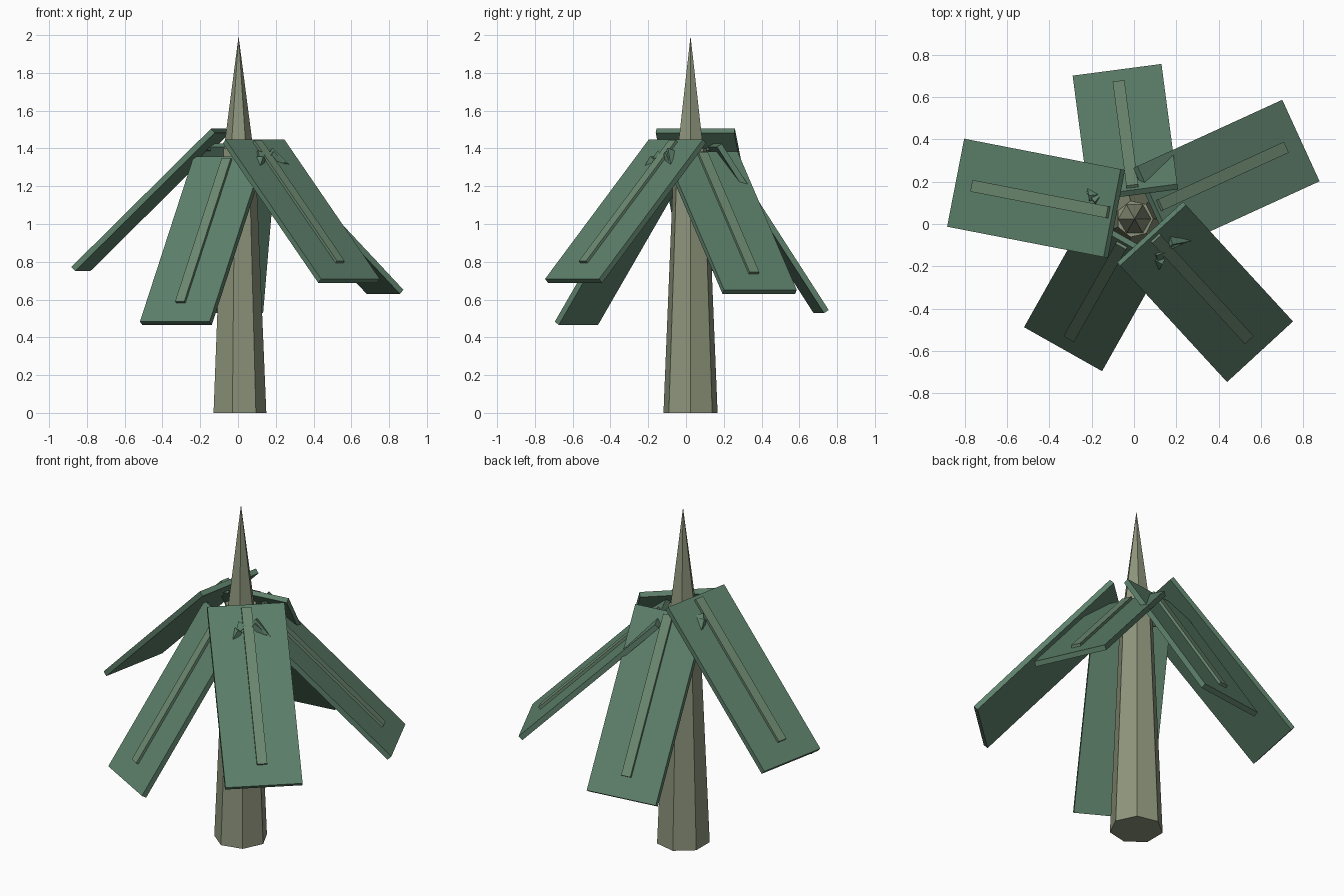
import bpy, math
from mathutils import Vector, Matrix

if "Cube" in bpy.data.objects:
    bpy.data.objects.remove(bpy.data.objects["Cube"])


def material(name, rgb):
    m = bpy.data.materials.new(name)
    m.diffuse_color = (*rgb, 1)
    m.use_nodes = True
    m.node_tree.nodes["Principled BSDF"].inputs["Base Color"].default_value = m.diffuse_color
    return m


BARK = material("bark", (0.27, 0.30, 0.20))
LEAF = material("leaf", (0.11, 0.215, 0.145))
RIB = material("rib", (0.15, 0.25, 0.165))


def finish(name, mat):
    ob = bpy.context.object
    ob.name = name
    ob.data.materials.append(mat)
    return ob


def cone(name, base, tip, r1, r2, sides, mat, spin=0.0):
    base, tip = Vector(base), Vector(tip)
    axis = tip - base
    # Blender's first cone vertex lies on +Y, so turn it to +X
    bpy.ops.mesh.primitive_cone_add(vertices=sides, radius1=r1, radius2=r2, depth=axis.length)
    ob = finish(name, mat)
    rot = Vector((0, 0, 1)).rotation_difference(axis).to_matrix().to_4x4()
    ob.matrix_world = (Matrix.Translation((base + tip) / 2) @ rot
                       @ Matrix.Rotation(spin - math.pi / 2, 4, 'Z'))
    return ob


def box(name, frame, size, centre, mat):
    bpy.ops.mesh.primitive_cube_add(size=1)
    ob = finish(name, mat)
    ob.data.transform(Matrix.Translation(centre) @ Matrix.Diagonal((*size, 1)))
    ob.matrix_world = frame
    return ob


# trunk and spire
CX, CY = 0.003, 0.024
cone("trunk", (CX, CY, 0), (CX, CY, 1.40), 0.147, 0.088, 7, BARK)
cone("spire", (CX, CY, 1.38), (CX, CY, 1.995), 0.080, 0.0, 6, BARK)

# drooping leaf slabs: outer top edge midpoint x, y, lowest z, heading, droop
L, W, T = 1.05, 0.423, 0.03
LEAVES = {
    "left": (-0.842, 0.195, 0.751, 169.0, 44.2),
    "back": (-0.080, 0.728, 0.528, 97.5, 57.0),
    "front_left": (-0.335, -0.591, 0.466, 240.6, 56.5),
    "front_right": (0.595, -0.603, 0.688, -47.4, 44.7),
    "right": (0.788, 0.394, 0.630, 24.6, 44.2),
}
for key, (x, y, z, heading, droop) in LEAVES.items():
    a, t = math.radians(heading), math.radians(droop)
    u = Vector((math.cos(a), math.sin(a), 0))
    up = Vector((0, 0, 1))
    d = u * math.cos(t) - up * math.sin(t)
    n = u * math.sin(t) + up * math.cos(t)
    w = n.cross(d)
    # local frame: origin at the outer top edge, x outward, z off the face
    frame = Matrix((d, w, n)).transposed().to_4x4()
    frame.translation = (x, y, z + T * math.cos(t))
    box("leaf_" + key, frame, (L, W, T), (-L / 2, 0, -T / 2), LEAF)
    # raised centre rib
    box("rib_" + key, frame, (0.91, 0.056, 0.03), (-0.575, 0, 0), RIB)

# small thorns poking through the leaves: base, tip
THORNS = [
    ((0.165, -0.085, 1.375), (0.272, -0.080, 1.315)),
    ((0.117, -0.130, 1.362), (0.120, -0.198, 1.320)),
    ((-0.165, 0.110, 1.415), (-0.228, 0.155, 1.378)),
]
for i, (base, tip) in enumerate(THORNS):
    cone(f"thorn_{i + 1}", base, tip, 0.035, 0.0, 4, LEAF, 0.4)
